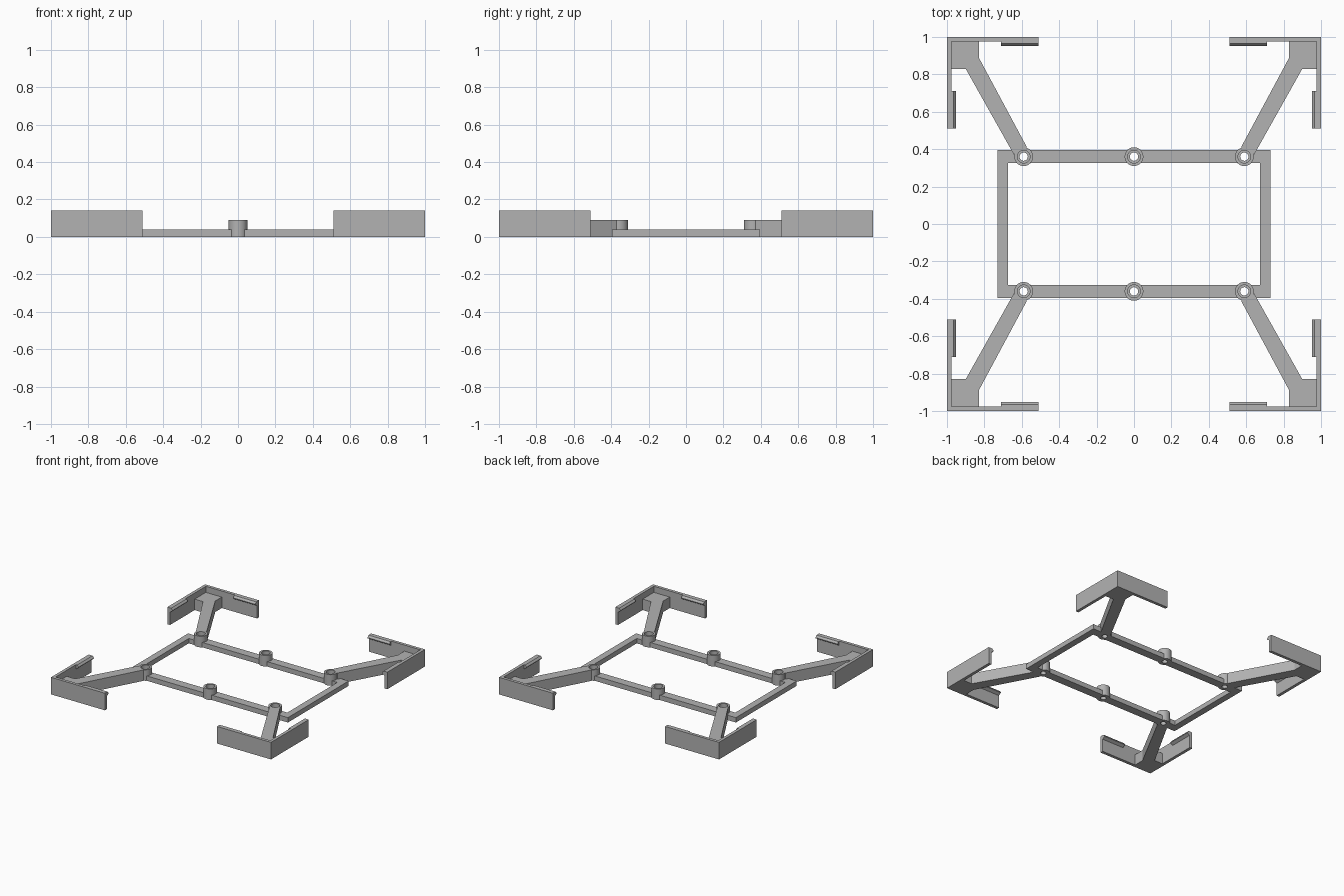
import bpy, bmesh, math
from mathutils import Matrix, Vector

cube = bpy.data.objects.get("Cube")
if cube:
    bpy.data.objects.remove(cube, do_unlink=True)

grey = bpy.data.materials.new("plain grey")
grey.use_nodes = True
colour = (0.45, 0.45, 0.45, 1)
grey.diffuse_color = colour
grey.node_tree.nodes["Principled BSDF"].inputs["Base Color"].default_value = colour

FRAME_H, BOSS_H, WALL_H = 0.04, 0.09, 0.14
BOSS_X, BOSS_Y = 0.59, 0.36
PAD, WALL, TIP = 0.83, 0.975, 0.51


def finish(name, bm):
    bmesh.ops.recalc_face_normals(bm, faces=bm.faces)
    mesh = bpy.data.meshes.new(name)
    bm.to_mesh(mesh)
    bm.free()
    mesh.materials.append(grey)
    obj = bpy.data.objects.new(name, mesh)
    bpy.context.collection.objects.link(obj)
    return obj


def prism(name, points, offset, transform=Matrix()):
    """Extrude a closed outline along an offset, then place it."""
    bm = bmesh.new()
    face = bm.faces.new([bm.verts.new(p) for p in points])
    result = bmesh.ops.extrude_face_region(bm, geom=[face], use_keep_orig=True)
    verts = [v for v in result["geom"] if isinstance(v, bmesh.types.BMVert)]
    bmesh.ops.translate(bm, verts=verts, vec=offset)
    bm.transform(transform)
    return finish(name, bm)


def slab(name, outline, height, transform=Matrix()):
    return prism(name, [(x, y, 0) for x, y in outline], (0, 0, height), transform)


def bar(name, x0, x1, y0, y1):
    return slab(name, [(x0, y0), (x1, y0), (x1, y1), (x0, y1)], FRAME_H)


def boss(name, x, y, steps=40):
    """Stepped ring with a through hole and a counterbore."""
    profile = [(0.022, 0), (0.05, 0), (0.05, BOSS_H), (0.034, BOSS_H),
               (0.034, FRAME_H), (0.022, FRAME_H)]
    bm = bmesh.new()
    verts = [bm.verts.new((r, 0, z)) for r, z in profile]
    edges = [bm.edges.new((verts[i - 1], verts[i])) for i in range(len(verts))]
    bmesh.ops.spin(bm, geom=verts + edges, cent=(0, 0, 0), axis=(0, 0, 1),
                   angle=math.tau, steps=steps, use_merge=True)
    bmesh.ops.remove_doubles(bm, verts=bm.verts, dist=0.0005)
    bm.transform(Matrix.Translation((x, y, 0)))
    obj = finish(name, bm)
    bpy.ops.object.select_all(action="DESELECT")
    obj.select_set(True)
    bpy.context.view_layer.objects.active = obj
    bpy.ops.object.shade_smooth_by_angle(angle=math.radians(30))


# Rectangular frame: long rails broken at the bosses so the holes stay open
gap = 0.036
for side, s in (("front", -1), ("back", 1)):
    y0, y1 = sorted((s * 0.325, s * 0.395))
    bar(side + "_rail_left", gap, BOSS_X - gap, y0, y1)
    bar(side + "_rail_right", gap - BOSS_X, -gap, y0, y1)
    bar(side + "_rail_left_end", BOSS_X + gap, 0.73, y0, y1)
    bar(side + "_rail_right_end", -0.73, -BOSS_X - gap, y0, y1)
    for where, x in (("right", -BOSS_X), ("middle", 0), ("left", BOSS_X)):
        boss(side + "_boss_" + where, x, s * BOSS_Y)
bar("left_rail", 0.675, 0.73, -0.325, 0.325)
bar("right_rail", -0.73, -0.675, -0.325, 0.325)

# Arm outline, running from a boss into the square corner pad
along = Vector((0.275, 0.49)).normalized()
across = Vector((along.y, -along.x)) * 0.04
start = Vector((BOSS_X, BOSS_Y)) + along * gap
arm = [start - across, start + across, (0.9, PAD), (WALL, PAD),
       (WALL, WALL), (PAD, WALL), (PAD, 0.89)]
bracket = [(1, 1), (TIP, 1), (TIP, WALL), (WALL, WALL), (WALL, TIP), (1, TIP)]
# Snap lip cross-section: distance from centre, height
lip = [(WALL, WALL_H), (0.965, WALL_H), (0.952, 0.125), (0.952, 0.12), (WALL, 0.105)]

# Four mirrored corners
for side, sy in (("front", -1), ("back", 1)):
    for hand, sx in (("left", 1), ("right", -1)):
        mirror = Matrix.Diagonal((sx, sy, 1, 1))
        name = side + "_" + hand
        slab(name + "_arm", arm, BOSS_H, mirror)
        slab(name + "_corner_wall", bracket, WALL_H, mirror)
        prism(name + "_side_lip", [(d, TIP, z) for d, z in lip], (0, 0.2, 0), mirror)
        prism(name + "_end_lip", [(TIP, d, z) for d, z in lip], (0.2, 0, 0), mirror)
